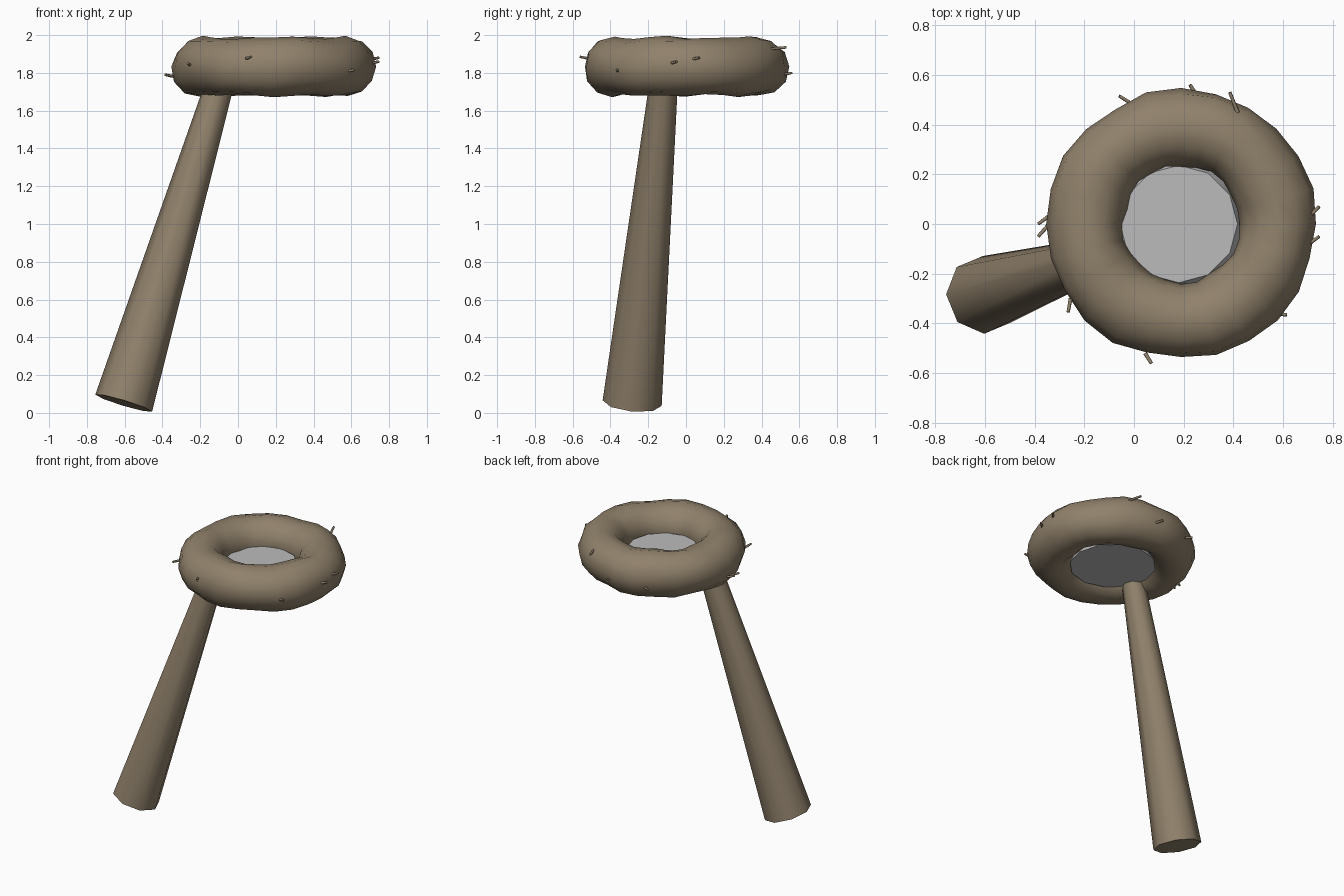
import bpy, math, random
from mathutils import Vector

if "Cube" in bpy.data.objects:
    bpy.data.objects.remove(bpy.data.objects["Cube"])

random.seed(4)


def material(name, colour):
    m = bpy.data.materials.new(name)
    m.diffuse_color = (*colour, 1)
    m.use_nodes = True
    m.node_tree.nodes["Principled BSDF"].inputs["Base Color"].default_value = m.diffuse_color
    return m


brown = material("earthy brown", (0.28, 0.22, 0.147))
grey = material("light grey", (0.50, 0.50, 0.50))


def finish(name, mat, angle):
    o = bpy.context.object
    o.name = name
    o.data.materials.append(mat)
    bpy.ops.object.shade_smooth_by_angle(angle=math.radians(angle))
    return o


def tapered(name, mat, a, b, ra, rb, sides, angle=60, roll=0):
    """Tapered rod from point a (radius ra) to point b (radius rb)."""
    a, b = Vector(a), Vector(b)
    d = b - a
    bpy.ops.mesh.primitive_cone_add(vertices=sides, radius1=ra, radius2=rb, depth=d.length)
    o = bpy.context.object
    o.rotation_mode = 'QUATERNION'
    tilt = Vector((0, 0, 1)).rotation_difference(d.normalized())
    spin = Vector((1, 0, 0)).rotation_difference(Vector((math.cos(roll), math.sin(roll), 0)))
    o.rotation_quaternion = tilt @ spin
    o.location = (a + b) / 2
    return finish(name, mat, angle)


# Lumpy ring
CENTRE = Vector((0.19, 0, 1.833))
MAJOR, MINOR = 0.39, 0.15
bpy.ops.mesh.primitive_torus_add(major_radius=MAJOR, minor_radius=MINOR,
                                 major_segments=24, minor_segments=12, location=CENTRE)
for v in bpy.context.object.data.vertices:
    a = math.atan2(v.co.y, v.co.x)
    core = Vector((math.cos(a), math.sin(a), 0)) * MAJOR
    tube = v.co - core
    side = math.atan2(tube.z, tube.dot(core) / MAJOR)
    lump = 1.02 + 0.04 * math.sin(5 * a + 2 * side) + 0.03 * math.sin(8 * a - side)
    lump += random.uniform(-0.02, 0.02)
    v.co = core + tube * lump
finish("ring", brown, 60)

# Flared drum filling the hole
tapered("drum", grey, (CENTRE.x - 0.01, 0, 1.725), (CENTRE.x - 0.01, 0, 1.835),
        0.28, 0.236, 12, angle=30)

# Leaning leg
foot, top = Vector((-0.605, -0.285, 0.052)), Vector((-0.115, -0.125, 1.68))
tapered("leg", brown, foot, foot.lerp(top, 1.07), 0.157, 0.073, 8)

# Small twigs poking out of the ring: outer end xy, inner end xy, height
twigs = [
    (-0.06, 0.515, -0.02, 0.49, 1.80), (0.225, 0.56, 0.25, 0.52, 1.80),
    (0.385, 0.53, 0.42, 0.44, 1.935), (0.745, 0.07, 0.705, 0.03, 1.88),
    (0.745, -0.05, 0.71, -0.075, 1.86), (0.615, -0.365, 0.555, -0.36, 1.815),
    (0.07, -0.56, 0.045, -0.52, 1.885), (-0.265, -0.355, -0.255, -0.30, 1.85),
    (-0.385, 0.0, -0.345, 0.03, 1.79), (-0.385, -0.05, -0.345, -0.005, 1.79),
]
for x1, y1, x2, y2, z in twigs:
    tapered("twig", brown, (x2, y2, z - 0.008), (x1, y1, z), 0.008, 0.007, 6)
